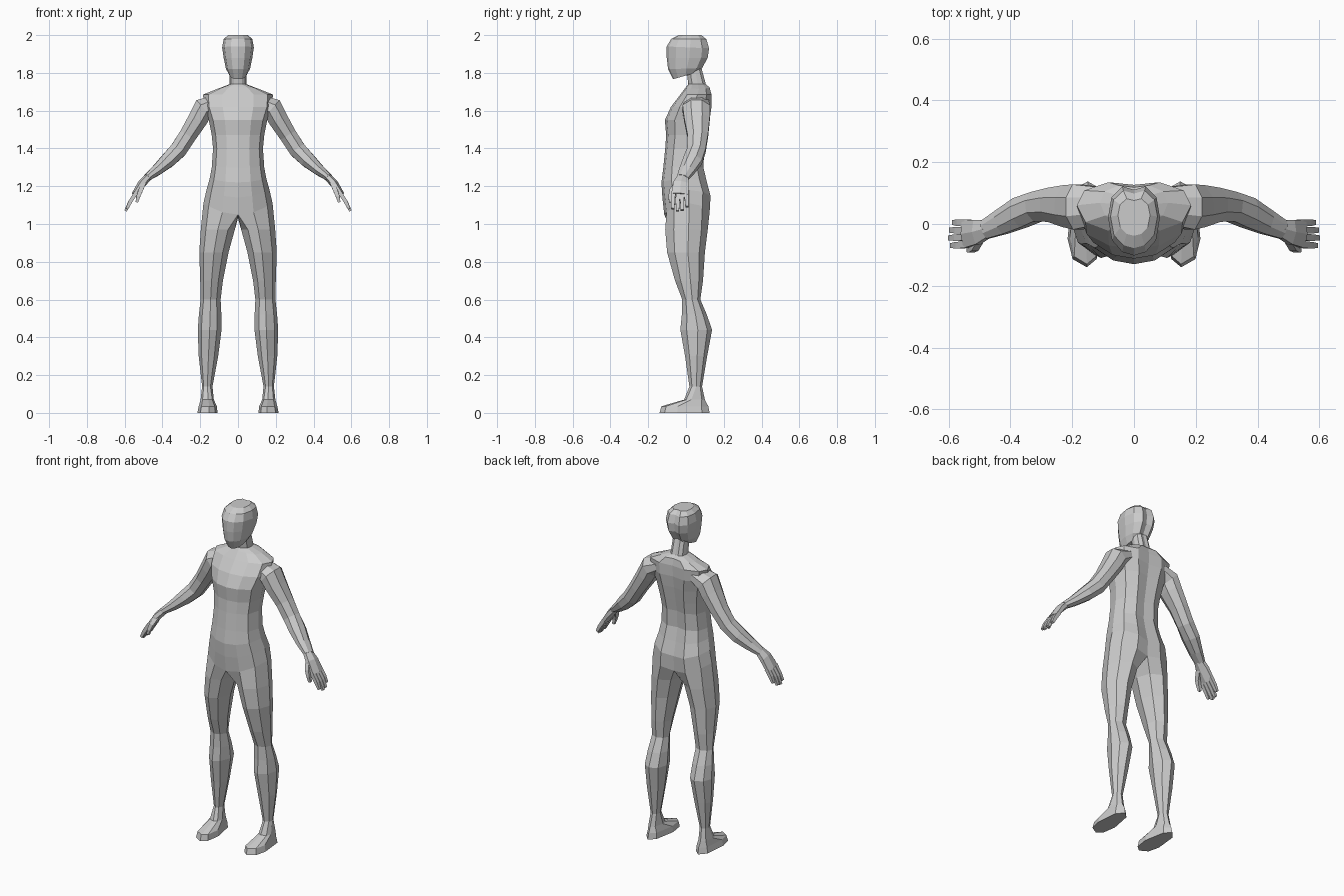
import bpy, bmesh
from mathutils import Vector
from math import cos, sin, pi

if "Cube" in bpy.data.objects:
    bpy.data.objects.remove(bpy.data.objects["Cube"])

grey = bpy.data.materials.new("light grey")
grey.diffuse_color = (0.6, 0.6, 0.6, 1)
grey.use_nodes = True
grey.node_tree.nodes["Principled BSDF"].inputs["Base Color"].default_value = grey.diffuse_color


def bridge(bm, a, b, closed):
    """Quads between two rings; rings run counter-clockwise about a -> b."""
    n = len(a)
    for i in range(n if closed else n - 1):
        j = (i + 1) % n
        bm.faces.new((a[i], a[j], b[j], b[i]))


def add_ring(bm, pts):
    return [bm.verts.new(p) for p in pts]


def finish(bm, name):
    """Flat-shaded half, mirrored across x = 0."""
    mesh = bpy.data.meshes.new(name)
    bm.to_mesh(mesh)
    bm.free()
    mesh.materials.append(grey)
    ob = bpy.data.objects.new(name, mesh)
    bpy.context.collection.objects.link(ob)
    mod = ob.modifiers.new("mirror", "MIRROR")
    mod.use_clip = True
    mod.merge_threshold = 0.0005
    return ob


# outlines as (x, y) fractions, from front to back
HALF = [(0, 0), (.45, .05), (.85, .22), (1, .55), (.87, .84), (.45, 1), (0, .95)]
LEG = [(.2, .12), (.5, 0), (.85, .2), (1, .55), (.85, .85), (.5, 1), (.15, .85), (0, .5)]
FOOT = [(.12, .1), (.42, 0), (.85, .1), (1, .35), (.88, .85), (.55, 1), (.22, .88), (0, .4)]


def half_ring(w, yf, yb, zf, zb, rise=0):
    return [(w * u, yf + (yb - yf) * v, zf + (zb - zf) * v + rise * u * u) for u, v in HALF]


def leg_ring(shape, z, xi, xo, yf, yb):
    return [(xi + (xo - xi) * u, yf + (yb - yf) * v, z) for u, v in shape]


# body: foot, leg, torso and neck as one welded half
bm = bmesh.new()
leg = [
    (FOOT, 0.0, .108, .215, -.14, .125),
    (FOOT, .035, .112, .208, -.13, .118),
    (FOOT, .07, .128, .198, -.01, .10),
    (LEG, .14, .135, .19, .018, .085),
    (LEG, .30, .105, .208, -.005, .112),
    (LEG, .44, .087, .213, -.03, .138),
    (LEG, .52, .088, .207, -.022, .11),
    (LEG, .60, .092, .198, -.02, .076),
    (LEG, .70, .08, .20, -.058, .09),
    (LEG, .85, .05, .205, -.10, .10),
    (LEG, .97, .017, .197, -.11, .115),
]
prev = None
for spec in leg:
    ring = add_ring(bm, leg_ring(*spec))
    if prev:
        bridge(bm, prev, ring, True)
    else:
        bm.faces.new(ring[::-1])
    prev = ring

torso = [  # z, half width, front, back, rise of the sides
    (1.05, .183, -.115, .125, .06),
    (1.14, .167, -.125, .13, .04),
    (1.22, .150, -.13, .11, .02),
    (1.30, .139, -.12, .092, 0),
    (1.40, .132, -.11, .097, 0),
    (1.47, .139, -.105, .11, 0),
    (1.55, .155, -.112, .125, 0),
    (1.62, .180, -.08, .135, 0),
    (1.685, .185, -.03, .135, 0),
    (1.725, .11, .0, .125, -.01),
    (1.74, .045, .012, .105, 0),
    (1.84, .042, .0, .078, 0),
]
for k, (z, w, yf, yb, rise) in enumerate(torso):
    ring = add_ring(bm, half_ring(w, yf, yb, z, z, rise))
    if k == 0:  # leg opening closes through the crotch point
        bridge(bm, prev, ring + [bm.verts.new((0, .02, 1.03))], True)
    else:
        bridge(bm, prev, ring, False)
    prev = ring
finish(bm, "body")

# head
bm = bmesh.new()
head = [  # half width, front, back, z at front, z at back
    (.045, -.068, .05, 1.767, 1.80),
    (.064, -.095, .085, 1.82, 1.825),
    (.076, -.102, .115, 1.88, 1.88),
    (.084, -.102, .122, 1.94, 1.93),
    (.076, -.078, .108, 1.98, 1.978),
    (.052, -.038, .082, 2.0, 2.0),
]
prev = None
for spec in head:
    ring = add_ring(bm, half_ring(*spec))
    if prev:
        bridge(bm, prev, ring, False)
    else:
        bm.faces.new(ring[::-1])
    prev = ring
bm.faces.new(prev)
finish(bm, "head")


def tube(bm, path, sides):
    """Loft along (x, y, z, thickness, depth) stations; depth lies along y."""
    pts = [Vector(p[:3]) for p in path]
    prev = None
    for i, p in enumerate(path):
        t = (pts[min(i + 1, len(pts) - 1)] - pts[max(i - 1, 0)]).normalized()
        v = t.cross(Vector((0, 1, 0))).normalized()
        u = v.cross(t)
        ring = []
        for k in range(sides):
            a = 2 * pi * (k + .5) / sides
            s = 1 / cos(pi / sides)
            ring.append(pts[i] + s * (v * sin(a) * p[3] + u * cos(a) * p[4]))
        # keep rings counter-clockwise about the path
        if u.cross(v).dot(t) < 0:
            ring.reverse()
        ring = add_ring(bm, ring)
        if prev:
            bridge(bm, prev, ring, True)
        else:
            bm.faces.new(ring[::-1])
        prev = ring
    bm.faces.new(prev)


# arm
bm = bmesh.new()
tube(bm, [
    (.11, .06, 1.645, .04, .06),
    (.182, .055, 1.612, .058, .073),
    (.212, .058, 1.555, .052, .068),
    (.265, .062, 1.47, .046, .055),
    (.316, .056, 1.392, .045, .048),
    (.37, .036, 1.338, .040, .050),
    (.43, .006, 1.285, .029, .041),
    (.482, -.018, 1.245, .019, .031),
], 8)
finish(bm, "arm")

# hand: palm, four fingers and thumb
bm = bmesh.new()
tube(bm, [
    (.475, -.016, 1.25, .018, .028),
    (.508, -.026, 1.215, .019, .040),
    (.548, -.032, 1.155, .014, .046),
], 6)
for y, tip_y, length in [(-.067, -.07, .92), (-.043, -.045, 1.05), (-.02, -.02, 1.0), (.003, .005, .8)]:
    tube(bm, [
        (.54, y, 1.165, .011, .011),
        (.54 + .032 * length, (y + tip_y) / 2, 1.165 - .05 * length, .010, .0105),
        (.54 + .053 * length, tip_y, 1.165 - .092 * length, .007, .008),
    ], 4)
tube(bm, [
    (.50, -.045, 1.215, .012, .014),
    (.517, -.075, 1.175, .012, .013),
    (.528, -.083, 1.145, .010, .010),
    (.536, -.083, 1.115, .007, .007),
], 4)
finish(bm, "hand")
